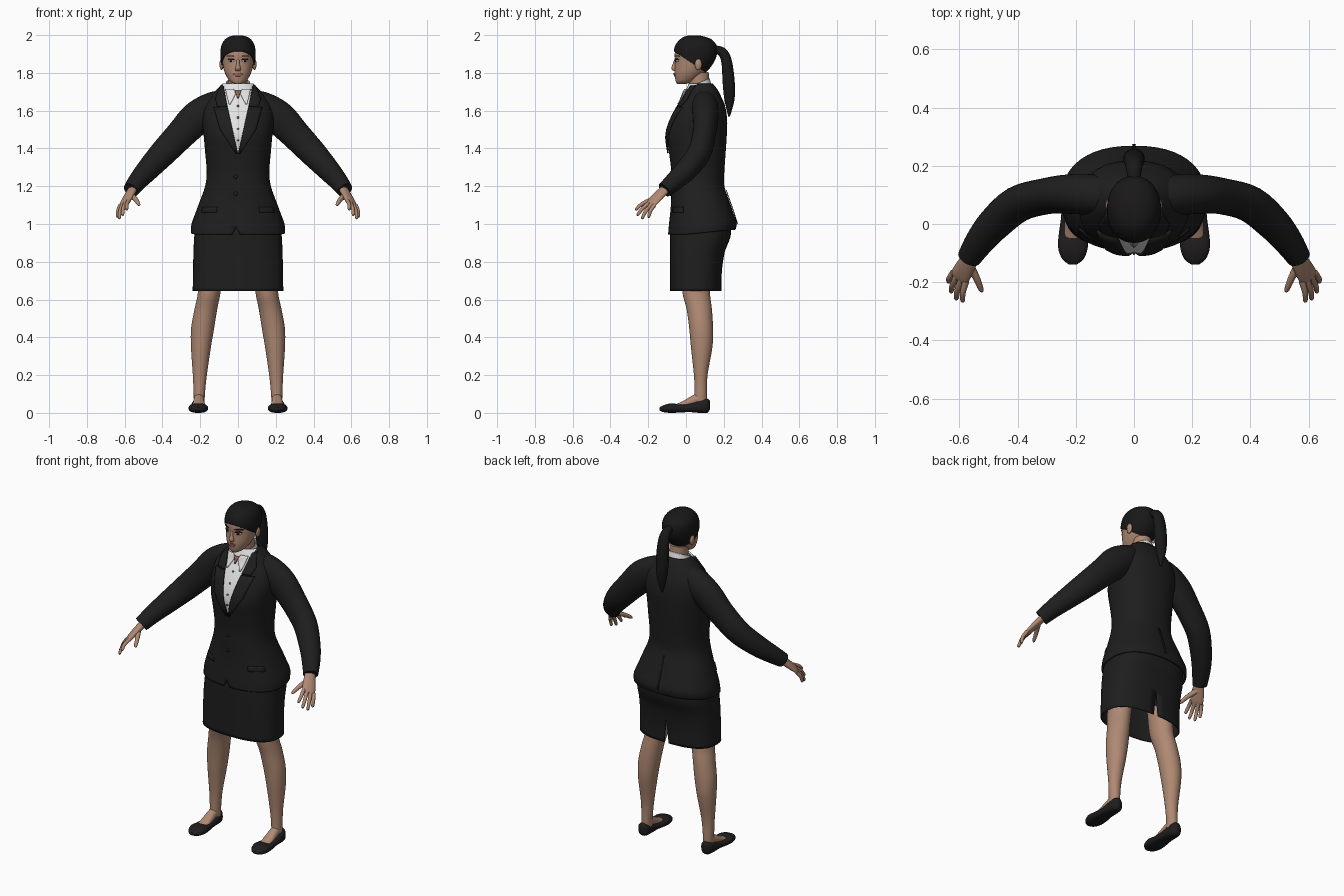
import bpy, bmesh, math
from mathutils import Vector
from mathutils.bvhtree import BVHTree

cube = bpy.data.objects.get("Cube")
if cube:
    bpy.data.objects.remove(cube)

X, Y, Z = Vector((1, 0, 0)), Vector((0, 1, 0)), Vector((0, 0, 1))
made = []


def material(name, r, g, b):
    m = bpy.data.materials.new(name)
    m.use_nodes = True
    m.diffuse_color = (r, g, b, 1)
    m.node_tree.nodes["Principled BSDF"].inputs["Base Color"].default_value = (r, g, b, 1)
    return m


BLACK = material("suit black", .013, .013, .013)
HAIR = material("hair black", .01, .009, .009)
SHOE = material("shoe black", .014, .012, .012)
SKIN = material("skin", .43, .25, .17)
WHITE = material("shirt white", .78, .77, .77)
LIPS = material("lip rose", .3, .12, .09)
DARK = material("eye dark", .015, .01, .008)


def finish(name, bm, mat, thick=0, offset=-1):
    bmesh.ops.recalc_face_normals(bm, faces=bm.faces)
    me = bpy.data.meshes.new(name)
    bm.to_mesh(me)
    bm.free()
    me.materials.append(mat)
    ob = bpy.data.objects.new(name, me)
    bpy.context.collection.objects.link(ob)
    if thick:
        mod = ob.modifiers.new("thickness", "SOLIDIFY")
        mod.thickness, mod.offset = thick, offset
    made.append(ob)
    return ob


def smooth_rows(rows, steps):
    """Catmull-Rom interpolation through tuples."""
    out = []
    for i in range(len(rows) - 1):
        quad = [rows[max(i - 1, 0)], rows[i], rows[i + 1], rows[min(i + 2, len(rows) - 1)]]
        for k in range(steps):
            t = k / steps
            out.append([b + .5 * t * (c - a + t * (2 * a - 5 * b + 4 * c - d + t * (3 * (b - c) + d - a)))
                        for a, b, c, d in zip(*quad)])
    return out + [list(rows[-1])]


def loft(name, rows, mat, axis=None, ref=Y, n=32, p=2.0, steps=4, cap=True, s=1, thick=0):
    """Skin rows of (x, y, z, side radius, ref radius); s=-1 mirrors in x."""
    bm = bmesh.new()
    rows = smooth_rows(rows, steps)
    cs = [Vector(r[:3]) for r in rows]
    rings = []
    for i, r in enumerate(rows):
        t = axis or (cs[min(i + 1, len(cs) - 1)] - cs[max(i - 1, 0)]).normalized()
        side = t.cross(ref).normalized()
        up = side.cross(t)
        ring = []
        for k in range(n):
            a = math.tau * k / n
            u, w = (math.copysign(abs(f) ** (2 / p), f) for f in (math.cos(a), math.sin(a)))
            v = cs[i] + side * u * max(r[3], .001) + up * w * max(r[4], .001)
            ring.append(bm.verts.new((v.x * s, v.y, v.z)))
        rings.append(ring)
    for a, b in zip(rings, rings[1:]):
        for k in range(n):
            bm.faces.new((a[k], a[k - 1], b[k - 1], b[k]))
    if cap:
        bm.faces.new(rings[0])
        bm.faces.new(rings[-1])
    return finish(name, bm, mat, thick)


def stack(name, rows, mat, **kw):
    """Horizontal loft from (z, half width, front y, back y)."""
    return loft(name, [(0, (f + b) / 2, z, w, (b - f) / 2) for z, w, f, b in rows], mat, axis=Z, n=48, **kw)


def v_cut(ob, apex, half, height, front, mat=None):
    """Cut a V on the front or back; recolour the faces in it, or remove them."""
    bm = bmesh.new()
    bm.from_mesh(ob.data)
    facing = lambda f: (f.calc_center_median().y < .06) == front
    for s in (1, -1):
        part = [f for f in bm.faces if facing(f)]
        geom = part + list({e for f in part for e in f.edges}) + list({v for f in part for v in f.verts})
        bmesh.ops.bisect_plane(bm, geom=geom, plane_co=apex, plane_no=Vector((height, 0, -s * half)).normalized())
    inside = []
    for f in bm.faces:
        c = f.calc_center_median()
        t = (c.z - apex[2]) / height
        if facing(f) and t > 0 and abs(c.x - apex[0]) < half * t:
            inside.append(f)
    if mat:
        ob.data.materials.append(mat)
        for f in inside:
            f.material_index = 1
    else:
        bmesh.ops.delete(bm, geom=inside, context="FACES")
    bm.to_mesh(ob.data)
    bm.free()


def plate(name, rows, mat, target, lift=.004, s=1, back=False, thick=.004, cols=6, steps=3):
    """Thin plate of (z, x0, x1) rows laid on the target's surface."""
    tree = BVHTree.FromPolygons([v.co for v in target.data.vertices], [q.vertices[:] for q in target.data.polygons])
    d = -1 if back else 1
    bm = bmesh.new()
    grid, y = [], 0
    for i in range((len(rows) - 1) * steps + 1):
        a, b = rows[i // steps], rows[min(i // steps + 1, len(rows) - 1)]
        z, x0, x1 = (q + (r - q) * (i % steps) / steps for q, r in zip(a, b))
        line = []
        for k in range(cols + 1):
            x = s * (x0 + (x1 - x0) * k / cols)
            hit = tree.ray_cast(Vector((x, -d, z)), Y * d)[0]
            y = hit.y if hit else y
            line.append(bm.verts.new((x, y - d * lift, z)))
        grid.append(line)
    for a, b in zip(grid, grid[1:]):
        for k in range(cols):
            bm.faces.new((a[k], a[k + 1], b[k + 1], b[k]))
    return finish(name, bm, mat, thick, 0)


def ball(name, loc, size, mat):
    bm = bmesh.new()
    bmesh.ops.create_uvsphere(bm, u_segments=20, v_segments=12, radius=1)
    for v in bm.verts:
        v.co = Vector(a * b + c for a, b, c in zip(v.co, size, loc))
    return finish(name, bm, mat)


# Jacket body with open shirt front, hem notch and dipped front hem
jacket = stack("jacket", [
    (.945, .25, -.095, .262), (1, .245, -.09, .268), (1.1, .21, -.08, .237), (1.2, .174, -.078, .203),
    (1.28, .166, -.078, .203), (1.38, .174, -.09, .21), (1.47, .182, -.102, .216), (1.55, .19, -.08, .218),
    (1.62, .18, -.045, .208), (1.67, .15, -.015, .188), (1.71, .115, .0, .168), (1.745, .08, .015, .14)],
    BLACK, p=2.3, cap=False, thick=.01)
for v in jacket.data.vertices:
    if v.co.z < 1.05:
        v.co.z += .9 * max(v.co.y, 0) * (1.05 - v.co.z)
v_cut(jacket, (0, 0, 1.37), .085, .38, True, WHITE)
v_cut(jacket, (-.01, 0, .985), .03, -.06, True)
plate("back_vent", [(1.18, -.003, .003), (1, -.006, .006)], BLACK, jacket, back=True)
for i, z in enumerate((1.16, 1.25)):
    ball(f"jacket_button_{i}", (-.012, -.082, z), (.011, .006, .011), BLACK)
for i in range(4):
    z = 1.44 + i * .06
    plate(f"shirt_button_{i}", [(z, -.004, .004), (z + .008, -.004, .004)], LIPS, jacket, steps=1, cols=2)

# Skirt with a back slit
skirt = stack("skirt", [(.645, .24, -.085, .188), (.75, .238, -.085, .19), (.85, .236, -.085, .205),
                        (.93, .232, -.085, .235), (1, .225, -.08, .24)], BLACK, p=2.6, cap=False, thick=.006)
v_cut(skirt, (0, 0, .79), .016, -.15, False)

# Neck, shirt collar and throat
loft("neck", [(0, .08, 1.66, .054, .056), (0, .07, 1.74, .051, .055), (0, .065, 1.8, .052, .055)], SKIN)
loft("shirt_collar", [(0, .076, 1.69, .073, .07), (0, .071, 1.73, .067, .064), (0, .069, 1.748, .064, .062)],
     WHITE, axis=Vector((0, -.38, .92)), cap=False, thick=.006)
plate("throat", [(1.705, -.016, .016), (1.665, -.003, .003)], LIPS, jacket, lift=.012)

# Head, hair cap and ponytail
skull = [(1.742, .022, -.048, .0), (1.757, .045, -.055, .045), (1.79, .065, -.06, .09), (1.82, .076, -.06, .12),
         (1.86, .083, -.058, .145), (1.9, .085, -.06, .156), (1.94, .079, -.05, .152), (1.97, .06, -.025, .125),
         (1.985, .035, .0, .085), (1.991, .01, .03, .055)]
head = stack("head", skull, SKIN, p=2.1)
hair = stack("hair", [(z + .008, w + .008, f - .006, b + .009) for z, w, f, b in skull], HAIR, p=2.1)
bm = bmesh.new()
bm.from_mesh(hair.data)
bmesh.ops.bisect_plane(bm, geom=bm.verts[:] + bm.edges[:] + bm.faces[:], plane_co=(0, -.06, 1.912),
                       plane_no=Vector((0, .66, 1)).normalized(), clear_inner=True)
bm.to_mesh(hair.data)
bm.free()
hair.modifiers.new("thickness", "SOLIDIFY").thickness = .01
loft("ponytail", [(0, .14, 1.925, .02, .02), (0, .19, 1.912, .027, .025), (0, .215, 1.86, .034, .028),
                  (0, .226, 1.75, .037, .032), (0, .23, 1.66, .028, .027), (0, .228, 1.57, .005, .005)], HAIR, n=20)

# Nose and mouth
loft("nose", [(0, -.055, 1.872, .007, .006), (0, -.06, 1.845, .009, .011), (0, -.062, 1.824, .015, .016),
              (0, -.058, 1.81, .012, .008)], SKIN, axis=Z, n=16)
plate("mouth", [(1.8, -.012, .012), (1.793, -.025, .025), (1.782, -.013, .013)], LIPS, head, lift=.003)

for side, s in (("left", 1), ("right", -1)):
    # Facial features
    ball(side + "_ear", (s * .087, .065, 1.845), (.011, .019, .03), SKIN)
    plate(side + "_eye_white", [(1.871, .028, .046), (1.865, .021, .052), (1.858, .028, .046)], WHITE, head, .002, s)
    plate(side + "_iris", [(1.872, .03, .044), (1.858, .031, .043)], DARK, head, .004, s)
    plate(side + "_eyelash", [(1.876, .026, .048), (1.869, .02, .056)], DARK, head, .004, s)
    plate(side + "_brow", [(1.893, .03, .055), (1.886, .017, .062)], HAIR, head, .003, s)

    # Lapel and collar wing
    plate(side + "_lapel", [(1.73, .077, .092), (1.66, .064, .12), (1.622, .056, .108)], BLACK, jacket, .006, s, thick=.008)
    plate(side + "_lower_lapel", [(1.618, .055, .128), (1.5, .029, .095), (1.375, .001, .012)], BLACK, jacket, .006, s, thick=.008)
    plate(side + "_collar_wing", [(1.715, .022, .066), (1.69, .012, .062), (1.635, .04, .048)], WHITE, jacket, .01, s)
    plate(side + "_pocket_flap", [(1.09, .11, .185), (1.06, .115, .195)], BLACK, jacket, .003, s)

    # Sleeve
    loft(side + "_sleeve", [
        (.06, .09, 1.655, .06, .06), (.14, .1, 1.62, .077, .07), (.22, .103, 1.56, .088, .068),
        (.305, .095, 1.472, .079, .062), (.4, .068, 1.372, .071, .062), (.48, .0, 1.285, .06, .058),
        (.53, -.06, 1.228, .051, .05), (.566, -.115, 1.18, .043, .04)], BLACK, s=s)

    # Hand
    across = Vector((.05, .035, -.025)).normalized()
    loft(side + "_palm", [(.55, -.095, 1.198, .021, .026), (.575, -.14, 1.155, .019, .034),
                          (.597, -.178, 1.117, .014, .037), (.604, -.192, 1.103, .007, .03)], SKIN, ref=across, n=20, s=s)
    index_base, pinky_base = Vector((.577, -.196, 1.125)), Vector((.622, -.167, 1.1))
    tips = [(.59, -.268, 1.075), (.612, -.26, 1.045), (.63, -.235, 1.028), (.638, -.2, 1.035)]
    for i, tip in enumerate(tips):
        a, b = index_base.lerp(pinky_base, i / 3), Vector(tip)
        mid = a.lerp(b, .5) + Vector((.005, -.004, .004))
        rows = [(*q, r, r) for q, r in ((a, .011), (mid, .01), (a.lerp(b, .93), .008), (b, .002))]
        loft(f"{side}_finger_{i}", rows, SKIN, ref=across, n=12, s=s)
    loft(side + "_thumb", [(.568, -.135, 1.155, .014, .016), (.542, -.185, 1.13, .012, .013),
                           (.526, -.224, 1.105, .009, .009), (.521, -.234, 1.098, .002, .002)], SKIN, ref=across, n=12, s=s)

    # Leg, foot and shoe
    loft(side + "_leg", [
        (.14, .055, .78, .066, .078), (.152, .054, .64, .06, .073), (.17, .07, .55, .06, .067),
        (.187, .08, .45, .061, .063), (.196, .083, .35, .053, .057), (.202, .078, .2, .037, .036),
        (.205, .078, .1, .03, .033), (.205, .075, .03, .028, .035)], SKIN, axis=Z, s=s)
    loft(side + "_foot", [(.206, .085, .08, .026, .03), (.207, .04, .065, .028, .03), (.208, -.01, .046, .031, .02),
                          (.21, -.05, .035, .03, .012)], SKIN, axis=Y, ref=Z, s=s)
    shoe = [(.127, .01, .02, .065), (.112, .03, 0, .075), (.07, .038, 0, .065), (.02, .041, .004, .05),
            (-.03, .048, .002, .046), (-.08, .051, 0, .05), (-.12, .037, .004, .04), (-.14, .012, .012, .028)]
    loft(side + "_shoe", [(.21, y, (a + b) / 2, w, (b - a) / 2) for y, w, a, b in shoe], SHOE, axis=Y, ref=Z, p=2.5, s=s)

# Smooth shading with crisp edges
bpy.ops.object.select_all(action="DESELECT")
for ob in made:
    ob.select_set(True)
bpy.context.view_layer.objects.active = jacket
bpy.ops.object.shade_smooth_by_angle(angle=math.radians(50))
